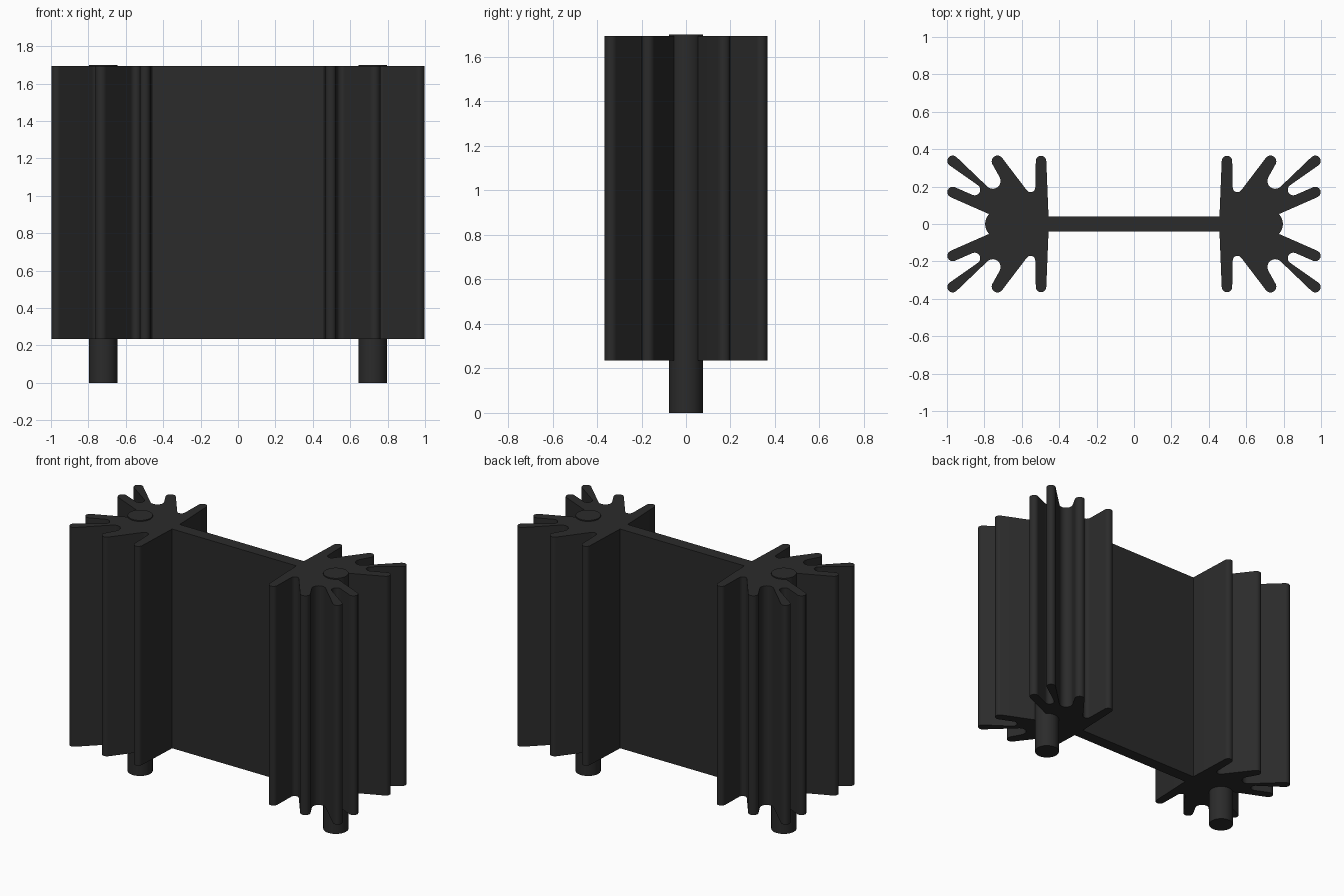
import bpy, bmesh, math

cube = bpy.data.objects.get("Cube")
if cube:
    bpy.data.objects.remove(cube)

BASE_Z, TOP_Z, ROD_TOP = 0.235, 1.693, 1.7
ROD_X, ROD_R = 0.72, 0.076

black = bpy.data.materials.new("black_anodised")
black.use_nodes = True
color = (0.024, 0.024, 0.024, 1)
black.diffuse_color = color
black.node_tree.nodes["Principled BSDF"].inputs["Base Color"].default_value = color


def arc(cx, cy, r, start, end, steps=8):
    """Points along an arc, angles in degrees."""
    angles = [math.radians(start + (end - start) * i / steps) for i in range(steps + 1)]
    return [(cx + r * math.cos(a), cy + r * math.sin(a)) for a in angles]


def finish(obj):
    obj.data.materials.append(black)
    bpy.ops.object.select_all(action="DESELECT")
    obj.select_set(True)
    bpy.context.view_layer.objects.active = obj
    bpy.ops.object.shade_smooth_by_angle(angle=math.radians(35))


# One quarter of the extrusion outline: fin tips and rounded valleys in turn
quarter = [(0.457, 0.04)]
for a in [
    (0.497, 0.337, 0.028, 180, 0),
    (0.553, 0.195, 0.025, 180, 322),
    (0.73, 0.335, 0.031, 142, -25),
    (0.755, 0.23, 0.042, 155, 308),
    (0.969, 0.337, 0.029, 128, -52),
    (0.852, 0.183, 0.03, 128, 294),
    (0.969, 0.17, 0.029, 114, -66),
]:
    quarter += arc(*a)
quarter.append((0.768, 0.05))

# Mirror the quarter into a closed outline and extrude it
right = quarter + [(x, -y) for x, y in reversed(quarter)]
outline = right + [(-x, y) for x, y in ((p[0], p[1]) for p in reversed(right))]
bm = bmesh.new()
face = bm.faces.new([bm.verts.new((x, y, BASE_Z)) for x, y in outline])
extruded = bmesh.ops.extrude_face_region(bm, geom=[face], use_keep_orig=True)
top = [v for v in extruded["geom"] if isinstance(v, bmesh.types.BMVert)]
bmesh.ops.translate(bm, verts=top, vec=(0, 0, TOP_Z - BASE_Z))
bmesh.ops.recalc_face_normals(bm, faces=bm.faces)
mesh = bpy.data.meshes.new("finned_body")
bm.to_mesh(mesh)
bm.free()
body = bpy.data.objects.new("finned_body", mesh)
bpy.context.collection.objects.link(body)
finish(body)

# Mounting pins through both fin clusters
for name, side in (("left_pin", 1), ("right_pin", -1)):
    bpy.ops.mesh.primitive_cylinder_add(
        vertices=32, radius=ROD_R, depth=ROD_TOP, location=(side * ROD_X, 0, ROD_TOP / 2))
    pin = bpy.context.object
    pin.name = name
    finish(pin)
